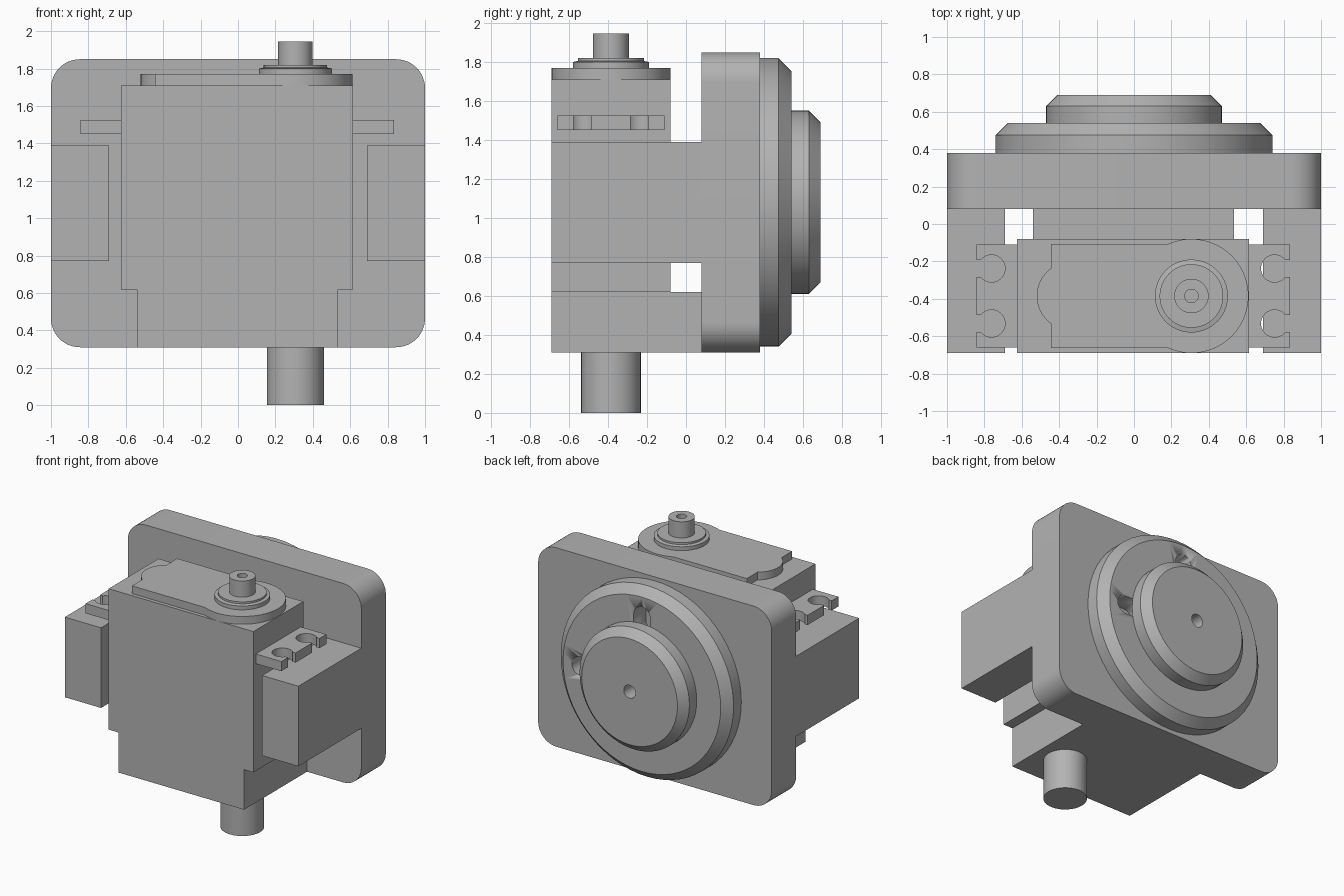
import bpy, bmesh
from math import sin, cos, pi, radians, asin, acos
from mathutils import Matrix, Vector

cube = bpy.data.objects.get("Cube")
if cube:
    bpy.data.objects.remove(cube, do_unlink=True)

grey = bpy.data.materials.new("plain grey")
grey.use_nodes = True
grey.diffuse_color = (0.45, 0.45, 0.45, 1)
grey.node_tree.nodes["Principled BSDF"].inputs["Base Color"].default_value = grey.diffuse_color

TO_BACK = Matrix.Rotation(radians(-90), 4, 'X')   # turns local +z to +y


def finish(name, bm):
    bmesh.ops.recalc_face_normals(bm, faces=bm.faces)
    mesh = bpy.data.meshes.new(name)
    bm.to_mesh(mesh)
    bm.free()
    mesh.materials.append(grey)
    ob = bpy.data.objects.new(name, mesh)
    bpy.context.collection.objects.link(ob)
    bpy.ops.object.select_all(action='DESELECT')
    ob.select_set(True)
    bpy.context.view_layer.objects.active = ob
    bpy.ops.object.shade_smooth_by_angle(angle=radians(25))
    return ob


def box(name, x, y, z):
    bm = bmesh.new()
    bmesh.ops.create_cube(bm, size=1)
    for v in bm.verts:
        v.co = [lo + (c + 0.5) * (hi - lo) for c, (lo, hi) in zip(v.co, (x, y, z))]
    return finish(name, bm)


def arc(cx, cy, r, start, end, n=24):
    return [(cx + r * cos(start + (end - start) * i / n),
             cy + r * sin(start + (end - start) * i / n)) for i in range(n + 1)]


def prism(name, outline, lo, hi, matrix=Matrix()):
    """Extrude a flat outline from lo to hi along local z."""
    bm = bmesh.new()
    face = bm.faces.new([bm.verts.new((x, y, lo)) for x, y in outline])
    top = bmesh.ops.extrude_face_region(bm, geom=[face])["geom"]
    verts = [g for g in top if isinstance(g, bmesh.types.BMVert)]
    bmesh.ops.translate(bm, verts=verts, vec=(0, 0, hi - lo))
    bm.transform(matrix)
    return finish(name, bm)


def lathe(name, profile, matrix, n=64):
    """Spin (radius, height) points around local z."""
    bm = bmesh.new()
    verts = [bm.verts.new((r, 0, h)) for r, h in profile]
    edges = [bm.edges.new(pair) for pair in zip(verts, verts[1:])]
    bmesh.ops.spin(bm, geom=verts + edges, axis=(0, 0, 1), cent=(0, 0, 0),
                   angle=2 * pi, steps=n)
    bmesh.ops.remove_doubles(bm, verts=bm.verts, dist=0.0005)
    bm.transform(matrix)
    return finish(name, bm)


# Rounded mounting plate
MID = 1.08
w, h, r = 1.0, 0.77, 0.155
plate = []
for i, (sx, sy) in enumerate(((1, 1), (-1, 1), (-1, -1), (1, -1))):
    plate += arc(sx * (w - r), sy * (h - r), r, i * pi / 2, (i + 1) * pi / 2, 12)
prism("mounting_plate", plate, 0.08, 0.38, Matrix.Translation((0, 0, MID)) @ TO_BACK)

# Chamfered disc and hub on the back
back = Matrix.Translation((0, 0, MID)) @ TO_BACK
disc = lathe("back_disc", [(0, 0.38), (0.74, 0.38), (0.74, 0.475), (0.675, 0.54), (0, 0.54)], back)
lathe("back_hub", [(0, 0.54), (0.47, 0.54), (0.47, 0.63), (0.41, 0.69),
                   (0.05, 0.69), (0.05, 0.56), (0, 0.56)], back)

# Four radial slots around the hub
slot = arc(0.53, 0, 0.07, -pi / 2, pi / 2, 12) + arc(0.42, 0, 0.07, pi / 2, 3 * pi / 2, 12)
for i in range(4):
    cutter = prism("slot_cutter", slot, 0.39, 0.6, back @ Matrix.Rotation(i * pi / 2, 4, 'Z'))
    cutter.hide_render = True
    mod = disc.modifiers.new("slot", 'BOOLEAN')
    mod.operation, mod.solver, mod.object = 'DIFFERENCE', 'EXACT', cutter
    bpy.context.view_layer.objects.active = disc
    bpy.ops.object.modifier_apply(modifier=mod.name)
    bpy.data.objects.remove(cutter, do_unlink=True)

# Bracket: side arms and lower block
FRONT, REAR = -0.69, -0.08
box("left_arm", (0.69, 1), (FRONT, 0.08), (0.77, 1.39))
box("right_arm", (-1, -0.69), (FRONT, 0.08), (0.77, 1.39))
box("lower_block", (-0.54, 0.535), (FRONT, 0.08), (0.31, 0.62))

# Motor body
box("motor_body", (-0.625, 0.615), (FRONT, REAR), (0.62, 1.71))

# Motor ears with keyhole notches open to the outer edge
AXIS_Y = -0.385
EAR_X, HOLE_X, HOLE_R, NECK = 0.838, 0.757, 0.073, 0.046
a = asin(NECK / HOLE_R)
ear = [(0.6, -0.275), (EAR_X, -0.275)]
for y in (-0.147, 0.147):
    ear += [(EAR_X, y - NECK)] + arc(HOLE_X, y, HOLE_R, -a, a - 2 * pi) + [(EAR_X, y + NECK)]
ear += [(EAR_X, 0.275), (0.6, 0.275)]
for name, side in (("left_ear", 1), ("right_ear", -1)):
    prism(name, [(side * x - 0.005, y + AXIS_Y) for x, y in ear], 1.45, 1.525)

# Raised gear cover: round end, straight sides, small bulge at the far end
SHAFT_X = 0.307
big, half = 0.305, 0.277
t = pi - asin(half / big)
cover = arc(SHAFT_X, AXIS_Y, big, -t, t, 48) + [(-0.445, AXIS_Y + half)]
b = acos(0.108 / 0.183)
cover += arc(-0.337, AXIS_Y, 0.183, pi - b, pi + b) + [(-0.445, AXIS_Y - half)]
prism("gear_cover", cover, 1.705, 1.77)

# Stepped collar and hollow output shaft
lathe("output_shaft", [(0, 1.77), (0.195, 1.77), (0.195, 1.8), (0.17, 1.805), (0.17, 1.82),
                       (0.092, 1.82), (0.092, 1.945), (0.036, 1.945), (0.036, 1.85), (0, 1.85)],
      Matrix.Translation((SHAFT_X, AXIS_Y, 0)))

# Lower pivot pin
lathe("pivot_pin", [(0, 0), (0.153, 0), (0.153, 0.31), (0, 0.31)],
      Matrix.Translation((SHAFT_X, AXIS_Y, 0)))
